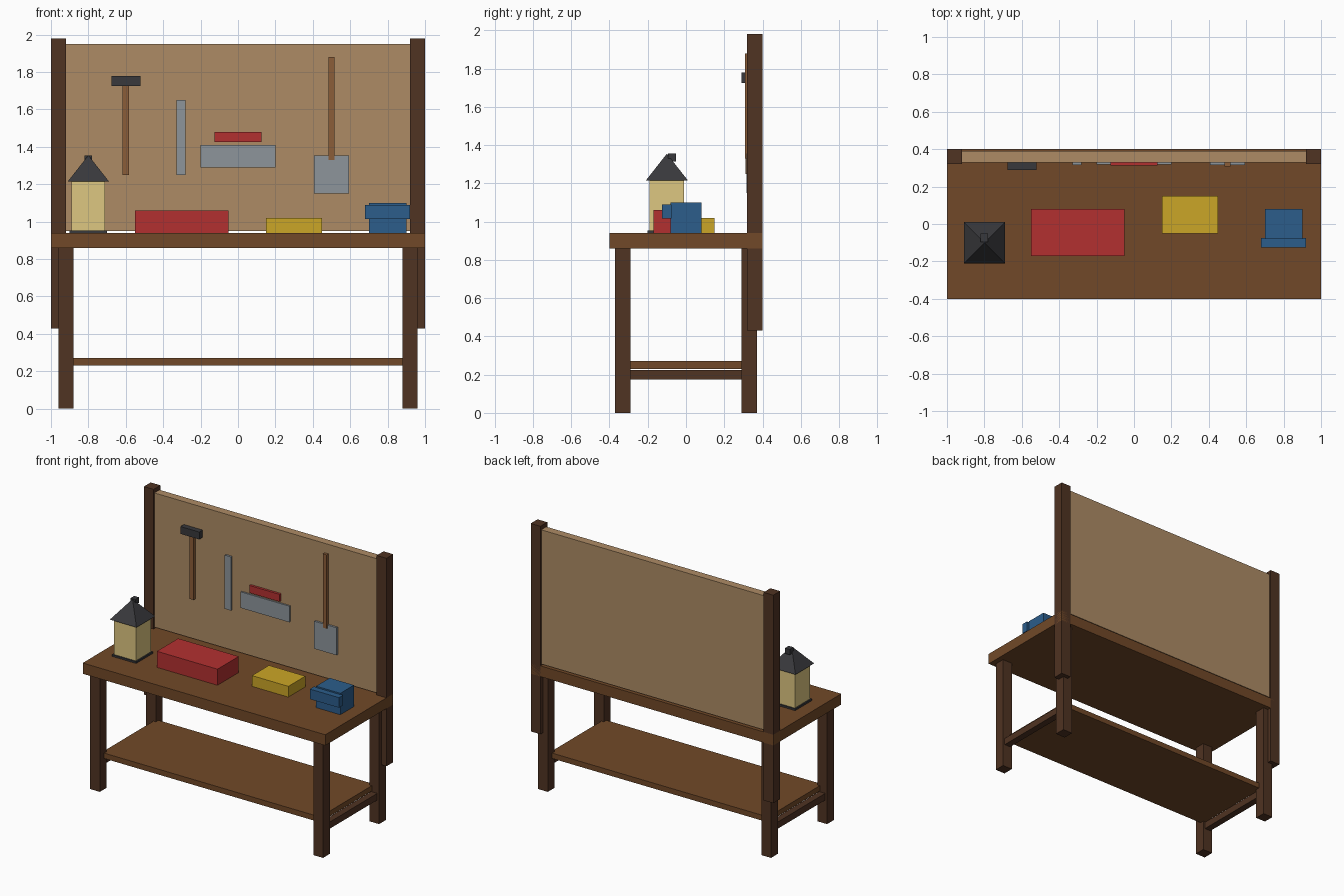
import bpy, math

if "Cube" in bpy.data.objects:
    bpy.data.objects.remove(bpy.data.objects["Cube"])


def material(name, rgb):
    m = bpy.data.materials.new(name)
    m.diffuse_color = (*rgb, 1)
    m.use_nodes = True
    m.node_tree.nodes["Principled BSDF"].inputs["Base Color"].default_value = m.diffuse_color
    return m


WOOD = material("wood", (0.165, 0.066, 0.021))
DARK_WOOD = material("dark_wood", (0.08, 0.033, 0.016))
BOARD = material("board", (0.42, 0.26, 0.13))
HANDLE = material("handle_wood", (0.26, 0.11, 0.04))
STEEL = material("steel", (0.27, 0.30, 0.33))
IRON = material("iron", (0.04, 0.04, 0.045))
RED = material("red", (0.45, 0.03, 0.03))
YELLOW = material("yellow", (0.60, 0.38, 0.02))
BLUE = material("blue", (0.025, 0.11, 0.26))
GLASS = material("lamp_glass", (0.73, 0.57, 0.22))


def box(name, x, y, z, mat):
    """Box from (min, max) ranges on each axis."""
    mid = [(a + b) / 2 for a, b in (x, y, z)]
    size = [b - a for a, b in (x, y, z)]
    bpy.ops.mesh.primitive_cube_add(size=1, location=mid)
    o = bpy.context.object
    o.name = name
    for v in o.data.vertices:
        v.co = [c * s for c, s in zip(v.co, size)]
    o.data.materials.append(mat)
    return o


def span(c, half):
    return (c - half, c + half)


# Bench
box("bench_top", (-1, 1), (-0.4, 0.4), (0.86, 0.94), WOOD)
box("lower_shelf", (-0.9, 0.9), (-0.32, 0.32), (0.23, 0.27), WOOD)
for side, sx in (("left", -1), ("right", 1)):
    for end, sy in (("front", -1), ("back", 1)):
        box(f"{end}_{side}_leg", span(sx * 0.92, 0.04), span(sy * 0.33, 0.04), (0, 0.86), DARK_WOOD)
    box(f"{side}_stretcher", span(sx * 0.92, 0.025), (-0.3, 0.3), (0.175, 0.225), DARK_WOOD)
    box(f"{side}_board_post", span(sx * 0.96, 0.04), (0.32, 0.40), (0.43, 1.98), DARK_WOOD)

# Tool board
box("tool_board", (-0.995, 0.995), (0.33, 0.39), (0.95, 1.95), BOARD)

# Hanging tools
box("hammer_handle", span(-0.60, 0.0175), (0.31, 0.335), (1.25, 1.73), HANDLE)
box("hammer_head", span(-0.60, 0.0775), (0.29, 0.335), (1.725, 1.78), IRON)
box("chisel", span(-0.305, 0.025), (0.315, 0.335), (1.25, 1.65), STEEL)
box("saw_blade", (-0.2, 0.2), (0.318, 0.335), (1.29, 1.41), STEEL)
box("saw_handle", (-0.125, 0.125), (0.312, 0.335), (1.425, 1.48), RED)
box("trowel_handle", span(0.50, 0.0155), (0.308, 0.335), (1.33, 1.88), HANDLE)
box("trowel_blade", span(0.50, 0.0925), (0.315, 0.335), (1.15, 1.355), STEEL)

# Items on the bench
box("red_toolbox", (-0.55, -0.05), (-0.17, 0.08), (0.94, 1.06), RED)
box("yellow_case", (0.15, 0.45), (-0.05, 0.15), (0.94, 1.02), YELLOW)
box("vise_body", (0.70, 0.90), (-0.08, 0.08), (0.94, 1.10), BLUE)
box("vise_jaw", (0.68, 0.92), (-0.125, -0.075), (1.015, 1.09), BLUE)

# Lantern
LX, LY = -0.80, -0.10
box("lantern_base", span(LX, 0.10), span(LY, 0.10), (0.94, 0.953), IRON)
box("lantern_body", span(LX, 0.09), span(LY, 0.09), (0.95, 1.215), GLASS)
bpy.ops.mesh.primitive_cone_add(vertices=4, radius1=0.11 * math.sqrt(2), radius2=0, depth=0.14,
                                location=(LX, LY, 1.285), rotation=(0, 0, math.pi / 4))
roof = bpy.context.object
roof.name = "lantern_roof"
roof.data.materials.append(IRON)
box("lantern_cap", span(LX, 0.02), span(-0.073, 0.022), (1.315, 1.355), IRON)
